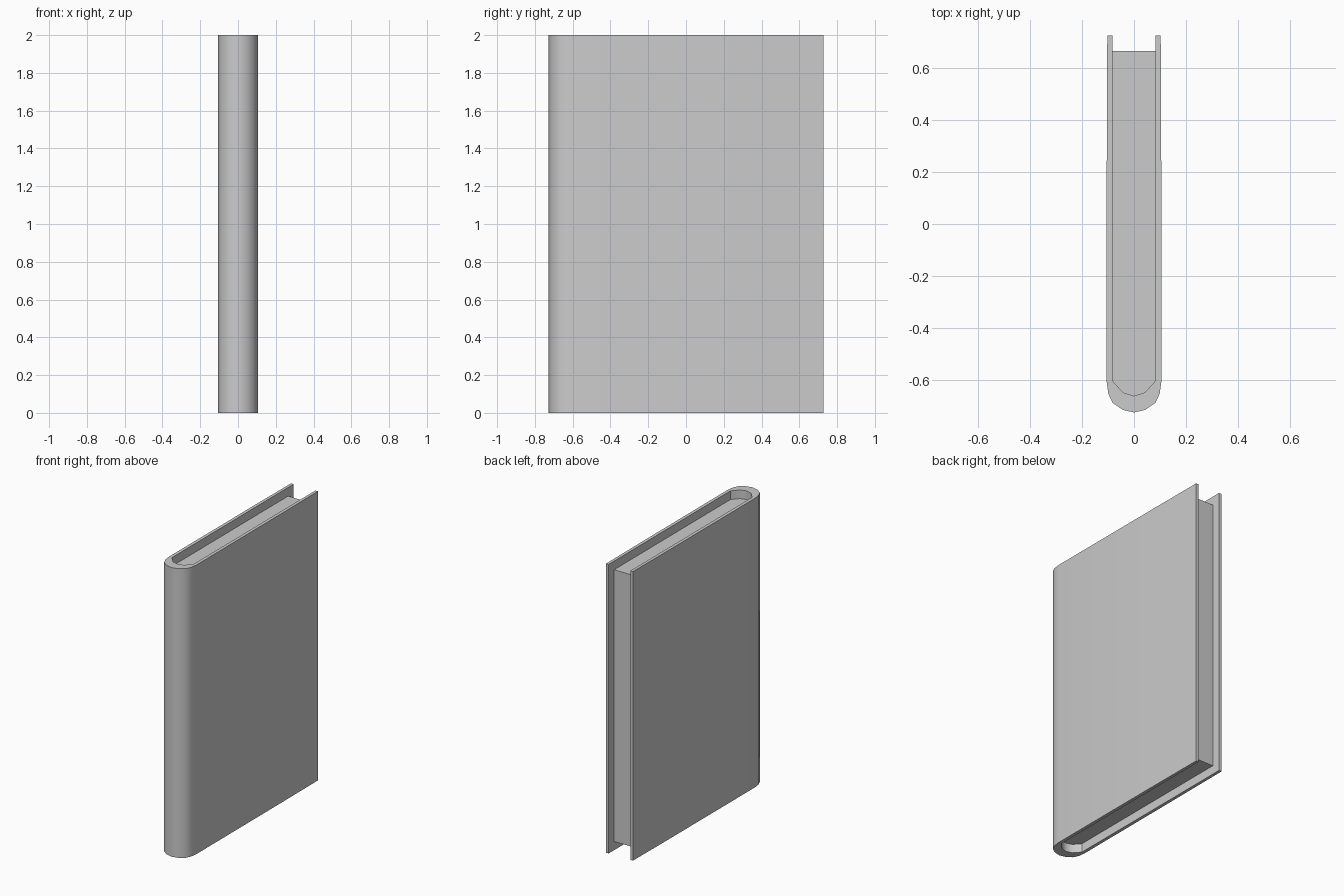
import bpy, bmesh

if "Cube" in bpy.data.objects:
    bpy.data.objects.remove(bpy.data.objects["Cube"])

def prism(name, outline, z0, z1):
    """Extrude a closed xy outline from z0 to z1."""
    bm = bmesh.new()
    face = bm.faces.new([bm.verts.new((x, y, z0)) for x, y in outline])
    ext = bmesh.ops.extrude_face_region(bm, geom=[face])
    top = [v for v in ext["geom"] if isinstance(v, bmesh.types.BMVert)]
    bmesh.ops.translate(bm, verts=top, vec=(0, 0, z1 - z0))
    bmesh.ops.recalc_face_normals(bm, faces=bm.faces)
    mesh = bpy.data.meshes.new(name)
    bm.to_mesh(mesh)
    bm.free()
    obj = bpy.data.objects.new(name, mesh)
    bpy.context.collection.objects.link(obj)
    bpy.ops.object.select_all(action="DESELECT")
    obj.select_set(True)
    bpy.context.view_layer.objects.active = obj
    bpy.ops.object.shade_smooth_by_angle(angle=0.7)
    return obj

def mirrored(half):
    """Continue a right-hand path, ending at x = 0, onto the left side."""
    return half + [(-x, y) for x, y in reversed(half[:-1])]

BACK, PAGE_BACK, INSET = 0.727, 0.667, 0.06
spine_outer = [(0.106, -0.605), (0.099, -0.655), (0.082, -0.69),
               (0.043, -0.717), (0, -0.727)]
spine_inner = [(0.083, -0.605), (0.042, -0.65), (0, -0.663)]

# Cover: two boards joined by a rounded spine
outer = mirrored([(0.103, BACK), (0.105, 0.335)] + spine_outer)
inner = mirrored([(0.083, BACK)] + spine_inner)
prism("cover", outer + inner[::-1], 0, 2)

# Page block, set in from the cover edges
prism("pages", mirrored([(0.083, PAGE_BACK)] + spine_inner), INSET, 2 - INSET)
